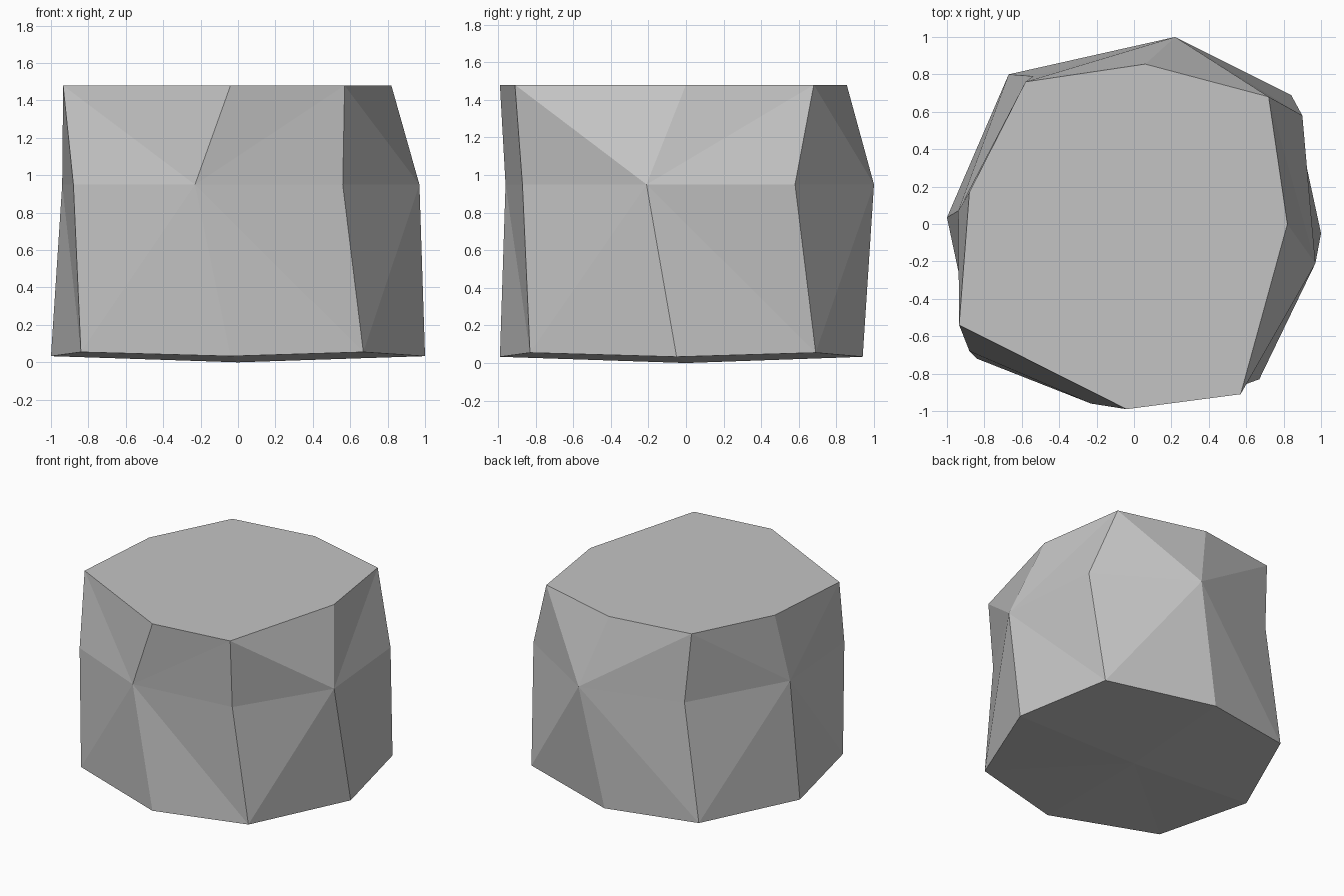
import bpy
import bmesh

cube = bpy.data.objects.get("Cube")
if cube:
    bpy.data.objects.remove(cube, do_unlink=True)

# Plain grey stone
stone = bpy.data.materials.new("stone grey")
stone.use_nodes = True
color = (0.55, 0.55, 0.55, 1)
stone.diffuse_color = color
stone.node_tree.nodes["Principled BSDF"].inputs["Base Color"].default_value = color

# Eight-sided outlines, counter-clockwise from the left side
BASE = [(1, -.05), (.84, .69), (.04, .94), (-.67, .8),
        (-1, .035), (-.84, -.72), (-.04, -.99), (.67, -.83)]
WAIST = [(.97, -.21), (.9, .58), (.22, 1), (-.54, .79),
         (-.94, .07), (-.88, -.68), (-.23, -.96), (.56, -.87)]
TOP = [(.82, 0), (.72, .68), (.06, .855), (-.58, .76),
       (-.88, .17), (-.935, -.54), (-.04, -.99), (.57, -.91)]

bm = bmesh.new()


def ring(points, even_z, odd_z):
    return [bm.verts.new((x, y, odd_z if i % 2 else even_z))
            for i, (x, y) in enumerate(points)]


base = ring(BASE, .033, .055)
waist = ring(WAIST, .95, .95)
top = ring(TOP, 1.48, 1.48)


def facet_band(hubs, others):
    """Triangles fanning out of every second vertex of the hub ring."""
    n = len(hubs)
    for h in range(0, n, 2):
        for step in (-1, 1):
            k = (h + step) % n
            bm.faces.new((hubs[h], others[h], others[k]))
            bm.faces.new((hubs[h], others[k], hubs[k]))


# Chiselled sides
facet_band(waist, base)
facet_band(waist, top)

# Flat top and shallow pointed underside
bm.faces.new(top)
centre = bm.verts.new((0, 0, 0))
for i in range(len(base)):
    bm.faces.new((centre, base[i - 1], base[i]))

bmesh.ops.recalc_face_normals(bm, faces=bm.faces)
mesh = bpy.data.meshes.new("rock")
bm.to_mesh(mesh)
bm.free()
mesh.materials.append(stone)
rock = bpy.data.objects.new("rock", mesh)
bpy.context.collection.objects.link(rock)
